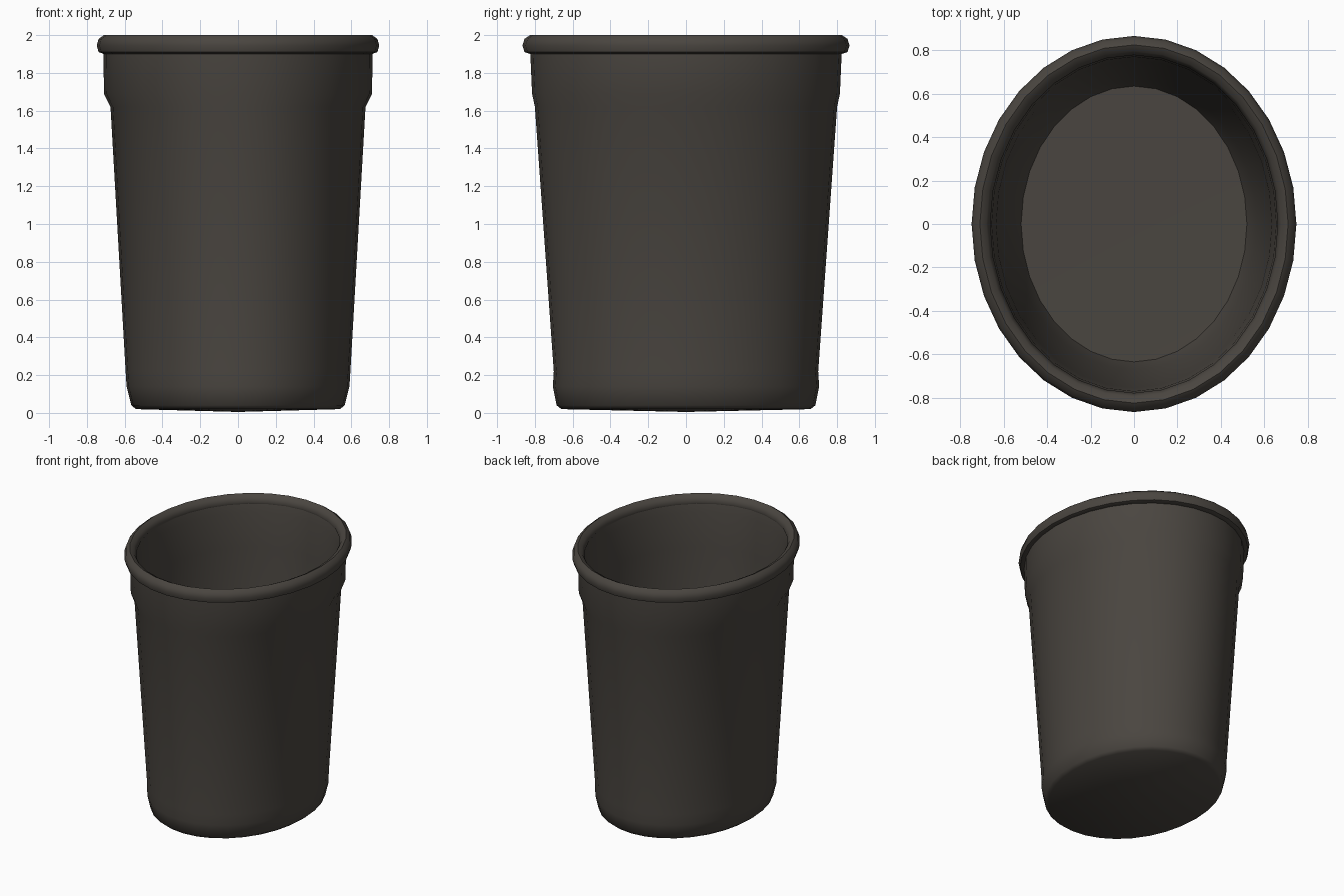
import bpy, bmesh, math

cube = bpy.data.objects.get("Cube")
if cube:
    bpy.data.objects.remove(cube, do_unlink=True)

SIDES = 32

plastic = bpy.data.materials.new("dark_brown_grey")
plastic.use_nodes = True
colour = (0.068, 0.060, 0.051, 1)
plastic.diffuse_color = colour
shader = plastic.node_tree.nodes["Principled BSDF"]
shader.inputs["Base Color"].default_value = colour
shader.inputs["Roughness"].default_value = 0.8


def oval_lathe(name, profile, closed=False, start_z=0, end_z=0):
    """Sweep (x radius, y radius, height) points around an oval."""
    bm = bmesh.new()
    rings = []
    for rx, ry, z in profile:
        angles = [2 * math.pi * i / SIDES for i in range(SIDES)]
        rings.append([bm.verts.new((rx * math.cos(a), ry * math.sin(a), z)) for a in angles])
    pairs = list(zip(rings, rings[1:]))
    if closed:
        pairs.append((rings[-1], rings[0]))
    for low, high in pairs:
        for i in range(SIDES):
            j = (i + 1) % SIDES
            bm.faces.new((low[i], low[j], high[j], high[i]))
    if not closed:
        # Fan caps for the underside and the inner floor
        for ring, z in ((rings[0], start_z), (rings[-1], end_z)):
            centre = bm.verts.new((0, 0, z))
            for i in range(SIDES):
                bm.faces.new((ring[i], ring[(i + 1) % SIDES], centre))
    bmesh.ops.recalc_face_normals(bm, faces=bm.faces)
    mesh = bpy.data.meshes.new(name)
    bm.to_mesh(mesh)
    bm.free()
    mesh.materials.append(plastic)
    obj = bpy.data.objects.new(name, mesh)
    bpy.context.collection.objects.link(obj)
    bpy.ops.object.select_all(action="DESELECT")
    obj.select_set(True)
    bpy.context.view_layer.objects.active = obj
    bpy.ops.object.shade_smooth_by_angle(angle=math.radians(50))
    return obj


# Tapered bin shell: underside, outer wall, collar, then inner wall and floor
oval_lathe("bin_body", [
    (0.54, 0.66, 0.02), (0.565, 0.685, 0.04), (0.59, 0.705, 0.14),
    (0.595, 0.70, 0.22), (0.675, 0.80, 1.62), (0.71, 0.815, 1.69),
    (0.712, 0.825, 1.92), (0.67, 0.785, 1.95), (0.655, 0.77, 1.88),
    (0.635, 0.755, 1.62), (0.565, 0.67, 0.2), (0.52, 0.635, 0.08),
], start_z=0.005, end_z=0.07)

# Rolled rim
oval_lathe("rolled_rim", [
    (0.71, 0.825, 1.90), (0.738, 0.855, 1.91), (0.748, 0.866, 1.945),
    (0.738, 0.855, 1.98), (0.71, 0.825, 2.0), (0.68, 0.795, 1.985),
    (0.662, 0.778, 1.95), (0.675, 0.79, 1.915),
], closed=True)
